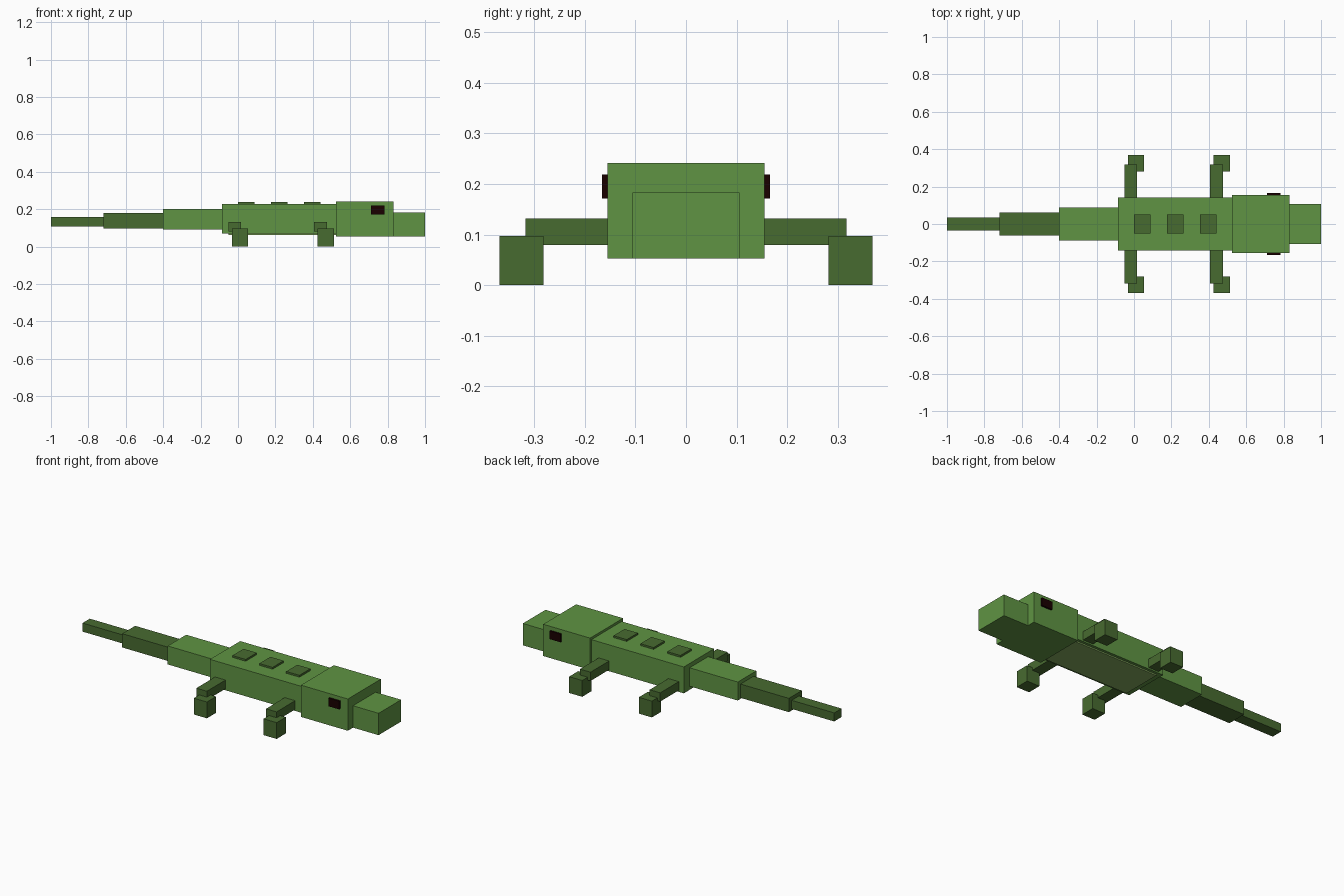
import bpy
import bmesh
from mathutils import Vector

if "Cube" in bpy.data.objects:
    bpy.data.objects.remove(bpy.data.objects["Cube"])


def material(name, rgb):
    m = bpy.data.materials.new(name)
    m.diffuse_color = (*rgb, 1.0)
    m.use_nodes = True
    m.node_tree.nodes["Principled BSDF"].inputs["Base Color"].default_value = m.diffuse_color
    return m


LIGHT = material("leaf_green", (0.116, 0.296, 0.056))
DARK = material("dark_green", (0.064, 0.147, 0.030))
BELLY = material("belly_green", (0.230, 0.400, 0.110))
EYE = material("eye_black", (0.010, 0.0, 0.0))


def box(name, x, y, z, mat):
    """Box spanning the given (low, high) ranges."""
    bm = bmesh.new()
    bmesh.ops.create_cube(bm, size=1.0)
    size = Vector((x[1] - x[0], y[1] - y[0], z[1] - z[0]))
    centre = Vector((x[0] + x[1], y[0] + y[1], z[0] + z[1])) / 2
    bmesh.ops.scale(bm, vec=size, verts=bm.verts)
    bmesh.ops.translate(bm, vec=centre, verts=bm.verts)
    mesh = bpy.data.meshes.new(name)
    bm.to_mesh(mesh)
    bm.free()
    mesh.materials.append(mat)
    ob = bpy.data.objects.new(name, mesh)
    bpy.context.collection.objects.link(ob)
    return ob


def mirrored_box(name, x, y, z, mat):
    """Box with a copy on the other side of the body."""
    mod = box(name, x, y, z, mat).modifiers.new("Mirror", 'MIRROR')
    mod.use_axis = (False, True, False)


def centred_box(name, x, half_y, z, mat):
    box(name, x, (-half_y, half_y), z, mat)


# Trunk, belly and head
centred_box("body", (-0.085, 0.523), 0.142, (0.071, 0.228), LIGHT)
centred_box("belly", (-0.052, 0.523), 0.125, (0.063, 0.073), BELLY)
centred_box("head", (0.523, 0.832), 0.155, (0.053, 0.242), LIGHT)
centred_box("snout", (0.832, 1.0), 0.106, (0.053, 0.183), LIGHT)
mirrored_box("eyes", (0.711, 0.782), (0.150, 0.166), (0.171, 0.219), EYE)

# Tapering tail
centred_box("tail_base", (-0.402, -0.085), 0.087, (0.092, 0.202), LIGHT)
centred_box("tail_middle", (-0.720, -0.402), 0.061, (0.098, 0.180), DARK)
centred_box("tail_tip", (-1.0, -0.720), 0.034, (0.107, 0.158), DARK)

# Raised back plates
for i in range(3):
    x = 0.0 + 0.177 * i
    centred_box(f"back_plate_{i + 1}", (x, x + 0.087), 0.052, (0.220, 0.239), DARK)

# Legs and feet
for name, x in (("rear", -0.052), ("front", 0.407)):
    mirrored_box(f"{name}_legs", (x, x + 0.069), (0.135, 0.317), (0.080, 0.132), DARK)
    mirrored_box(f"{name}_feet", (x + 0.019, x + 0.105), (0.282, 0.368), (0.0, 0.097), DARK)
